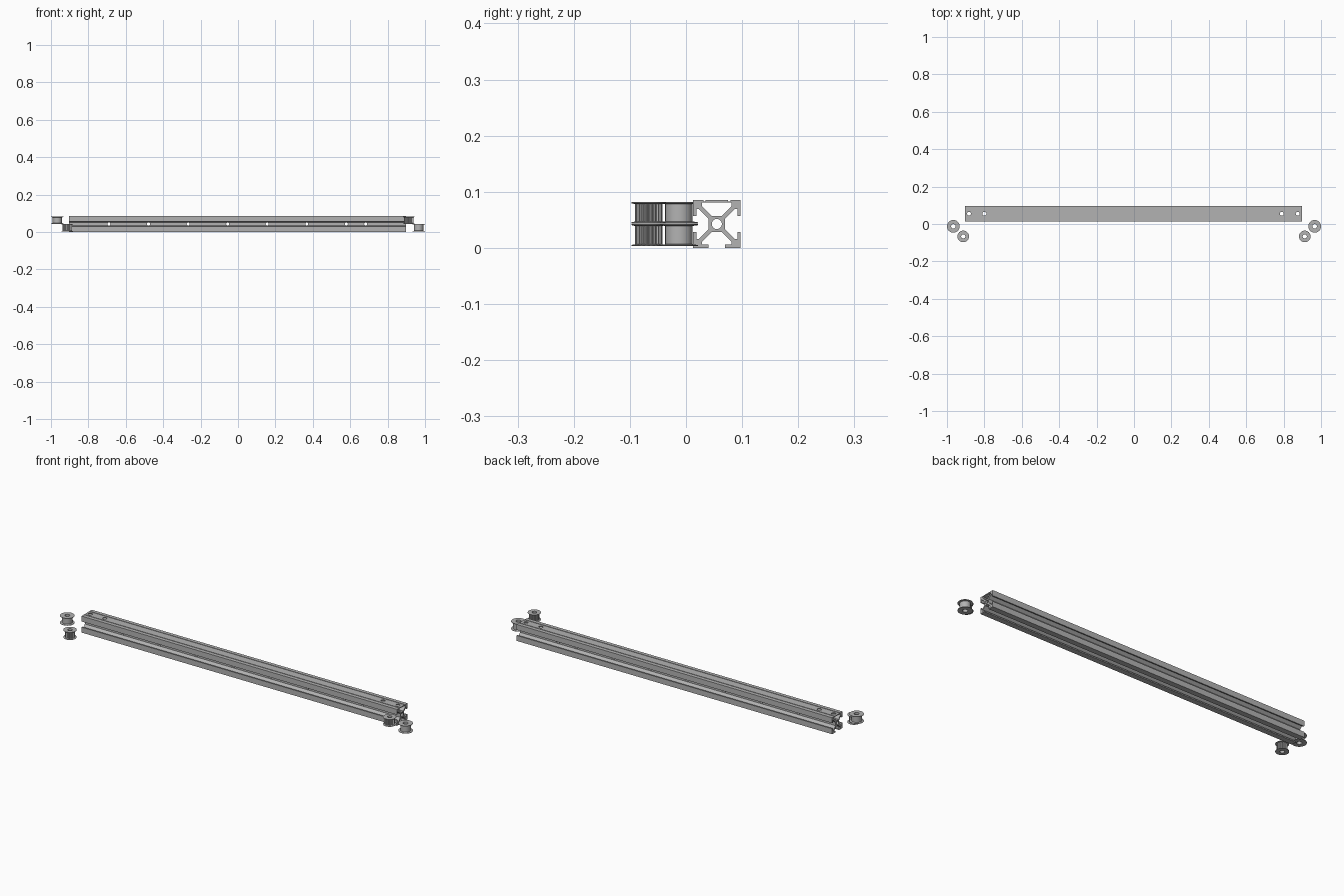
import bpy, bmesh, math
from mathutils import Matrix, Vector

cube = bpy.data.objects.get("Cube")
if cube:
    bpy.data.objects.remove(cube, do_unlink=True)

GREY = (0.45, 0.45, 0.45, 1)
metal = bpy.data.materials.new("grey_metal")
metal.use_nodes = True
metal.diffuse_color = GREY
metal.node_tree.nodes["Principled BSDF"].inputs["Base Color"].default_value = GREY


def make_object(name, bm):
    bmesh.ops.recalc_face_normals(bm, faces=bm.faces)
    mesh = bpy.data.meshes.new(name)
    bm.to_mesh(mesh)
    bm.free()
    mesh.materials.append(metal)
    obj = bpy.data.objects.new(name, mesh)
    bpy.context.collection.objects.link(obj)
    return obj


def activate(obj):
    bpy.ops.object.select_all(action='DESELECT')
    obj.select_set(True)
    bpy.context.view_layer.objects.active = obj


# Slotted beam: square section with three open slots and one closed chamber
H = 0.0425
CY, CZ = 0.055, H
X0, X1 = -0.903, 0.899
slot = [(0.0145, H), (0.0145, 0.0365), (0.0265, 0.0365), (0.0265, 0.032), (0.009, 0.0145)]
chamber = [(0.0265, 0.0385), (0.0265, 0.032), (0.009, 0.0145)]
grooves = [(0.024, H), (0.024, 0.0405), (0.020, 0.0405), (0.020, H)]


def mirrored(points):
    return points + [(-u, v) for u, v in reversed(points)]


outline = []
for side in range(4):
    edge = [(H, H)] + mirrored(grooves if side == 0 else slot)
    for u, v in edge:
        for _ in range(side):
            u, v = -v, u
        outline.append((u, v))
bore = [(0.009 * math.cos(a * math.tau / 32), 0.009 * math.sin(a * math.tau / 32)) for a in range(32)]

bm = bmesh.new()
for loop in (outline, mirrored(chamber), bore):
    verts = [bm.verts.new((X0, CY + u, CZ + v)) for u, v in loop]
    for a, b in zip(verts, verts[1:] + verts[:1]):
        bm.edges.new((a, b))
bmesh.ops.triangle_fill(bm, edges=bm.edges[:], use_beauty=True, normal=Vector((-1, 0, 0)))
end = bmesh.ops.extrude_face_region(bm, geom=bm.faces[:])["geom"]
bmesh.ops.translate(bm, vec=(X1 - X0, 0, 0),
                    verts=[g for g in end if isinstance(g, bmesh.types.BMVert)])
beam = make_object("slotted_beam", bm)

# Mounting holes: vertical at the ends, crosswise along the slot
bm = bmesh.new()


def add_hole(x, radius, turn):
    bmesh.ops.create_cone(bm, cap_ends=True, segments=24, radius1=radius, radius2=radius, depth=0.2,
                          matrix=Matrix.Translation((x, CY, CZ)) @ Matrix.Rotation(turn, 4, 'X'))


for x in (-0.882, -0.8, 0.79, 0.875):
    add_hole(x, 0.0105, 0)
for x in [-0.69 + 0.2115 * i for i in range(7)] + [0.682]:
    add_hole(x, 0.008, math.pi / 2)
cutter = make_object("hole_cutter", bm)
cutter.hide_render = True

mod = beam.modifiers.new("holes", 'BOOLEAN')
mod.operation = 'DIFFERENCE'
mod.solver = 'EXACT'
mod.object = cutter
activate(beam)
bpy.ops.object.modifier_apply(modifier=mod.name)
bpy.data.objects.remove(cutter, do_unlink=True)
bpy.ops.object.shade_smooth_by_angle(angle=math.radians(30))


# Pulleys: flanged drums with a bore, toothed or plain
def make_pulley(name, x, y, z0, z1, flange, drum, hole, toothed):
    n, t = 80, 0.0035
    rings = [(hole, z0), (flange, z0), (flange, z0 + 0.002), (drum, z0 + t),
             (drum, z1 - t), (flange, z1 - 0.002), (flange, z1), (hole, z1)]
    bm = bmesh.new()
    loops = []
    for r, z in rings:
        loop = []
        for i in range(n):
            a = math.tau * i / n
            rr = r - 0.003 if toothed and r == drum and i % 4 < 2 else r
            loop.append(bm.verts.new((x + rr * math.cos(a), y + rr * math.sin(a), z)))
        loops.append(loop)
    for k, lower in enumerate(loops):
        upper = loops[(k + 1) % len(loops)]
        for i in range(n):
            j = (i + 1) % n
            bm.faces.new((lower[i], lower[j], upper[j], upper[i]))
    activate(make_object(name, bm))
    bpy.ops.object.shade_smooth_by_angle(angle=math.radians(30))


LOW, HIGH = (0.003, 0.0425), (0.0435, 0.0815)
for side, sign, idler_z, tooth_z in (("left", 1, LOW, HIGH), ("right", -1, HIGH, LOW)):
    make_pulley(side + "_idler_pulley", sign * 0.966, -0.0125, *idler_z, 0.034, 0.0245, 0.012, False)
    make_pulley(side + "_toothed_pulley", sign * 0.913, -0.0665, *tooth_z, 0.031, 0.0245, 0.011, True)
